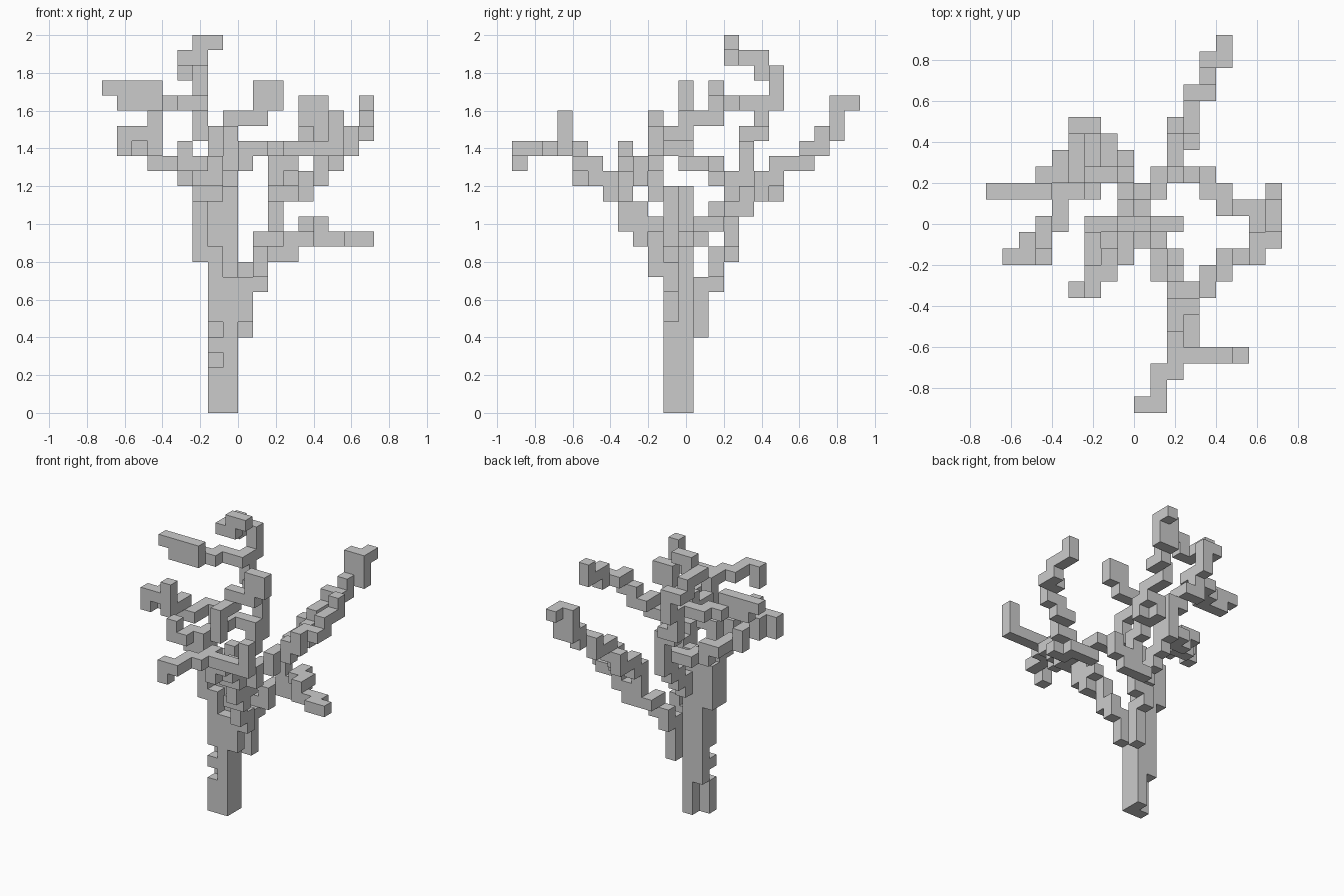
import bpy, bmesh

if "Cube" in bpy.data.objects:
    bpy.data.objects.remove(bpy.data.objects["Cube"])

S = 0.08      # cube size
solid = {}    # part name -> set of cubes


def branch(name, *points):
    """Stepped limb through a few bends; each sideways step fills the climb in its new column."""
    cells = {points[0]}
    for a, b in zip(points, points[1:]):
        n = max(abs(b[0] - a[0]), abs(b[1] - a[1]), 1)
        old = a
        for s in range(1, n + 1):
            i, j, k = (round(p + (q - p) * s / n) for p, q in zip(a, b))
            cells.add((old[0], j, old[2]))
            low, high = sorted((old[2], k))
            cells.update((i, j, h) for h in range(low, high + 1))
            old = (i, j, k)
    solid[name] = cells


def column(name, i, j, low, high):
    branch(name, (i, j, low), (i, j, high))


# trunk: bundle of square columns with a notch
column("trunk_front_left", -2, -1, 0, 2)
column("trunk_front_right", -1, -1, 0, 8)
column("trunk_back_right", -1, 0, 0, 14)
column("trunk_back_left", -2, 0, 3, 13)
column("trunk_knot", -2, -1, 4, 4)
column("trunk_upper_left", -2, -1, 6, 10)
column("left_limb_back", -3, 0, 10, 13)
column("left_limb_front", -3, -1, 10, 14)

# front limb and its forks
branch("front_limb", (0, -1, 6), (0, -1, 8), (1, -1, 9), (1, -2, 11), (2, -4, 14),
       (3, -5, 15), (3, -6, 16), (2, -7, 17), (1, -10, 17), (0, -11, 16))
branch("front_limb_inner", (2, -2, 12), (2, -4, 14), (2, -7, 16))
branch("front_side_twig", (2, -8, 17), (6, -8, 17), (6, -8, 19))
branch("right_branch", (2, -4, 14), (4, -4, 15), (6, -2, 17), (8, -1, 18), (8, 2, 20))

# back limb and its low fork
branch("back_limb", (0, 1, 5), (0, 1, 8), (0, 2, 9), (2, 3, 11), (2, 3, 13), (3, 5, 15),
       (3, 8, 17), (4, 8, 17), (5, 10, 18), (5, 10, 20), (5, 11, 20))
branch("back_limb_inner", (2, 3, 13), (2, 6, 15))
column("back_limb_end", 4, 10, 19, 20)
branch("low_right_branch", (2, 3, 10), (4, 3, 12), (5, 2, 12), (5, 1, 11), (7, 1, 11),
       (8, 0, 11))

# tall limb at the back left and its side branches
branch("tall_limb", (-1, 0, 11), (-1, 4, 15), (-1, 4, 17), (-3, 5, 20), (-3, 6, 22),
       (-4, 6, 22), (-4, 5, 23), (-3, 3, 23), (-3, 3, 24), (-2, 3, 24))
branch("upper_left_branch", (-3, 5, 20), (-5, 4, 20), (-6, 3, 20), (-8, 2, 20),
       (-8, 2, 21), (-9, 2, 21), (-6, 2, 21))
branch("left_branch", (-1, 3, 15), (-3, 3, 15), (-5, 2, 16), (-5, 0, 16),
       (-7, -1, 18), (-8, -2, 17))
branch("left_branch_spur", (-6, -1, 17), (-6, -2, 19))

# short twigs around the middle
branch("front_left_twig", (-3, -1, 14), (-2, -2, 15), (-3, -3, 16), (-4, -4, 17))
branch("middle_twig", (-2, -3, 16), (-1, -2, 18), (-1, 0, 19), (1, 0, 19), (1, 0, 21),
       (2, 0, 20), (2, 0, 21))

# skin each part, leaving out faces buried inside the tree
filled = set().union(*solid.values())
used = set()
for name, cells in solid.items():
    cells = cells - used
    used |= cells
    if not cells:
        continue
    bm = bmesh.new()
    verts = {}
    for c in sorted(cells):
        for ax in range(3):
            u, v = (ax + 1) % 3, (ax + 2) % 3
            for side in (0, 1):
                nb = list(c)
                nb[ax] += 2 * side - 1
                if tuple(nb) in filled:
                    continue
                loop = []
                for du, dv in ((0, 0), (1, 0), (1, 1), (0, 1)):
                    p = list(c)
                    p[ax] += side
                    p[u] += du
                    p[v] += dv
                    p = tuple(p)
                    if p not in verts:
                        verts[p] = bm.verts.new((p[0] * S, (p[1] - 0.5) * S, p[2] * S))
                    loop.append(verts[p])
                bm.faces.new(loop if side else loop[::-1])
    mesh = bpy.data.meshes.new(name)
    bm.to_mesh(mesh)
    bm.free()
    bpy.context.collection.objects.link(bpy.data.objects.new(name, mesh))
